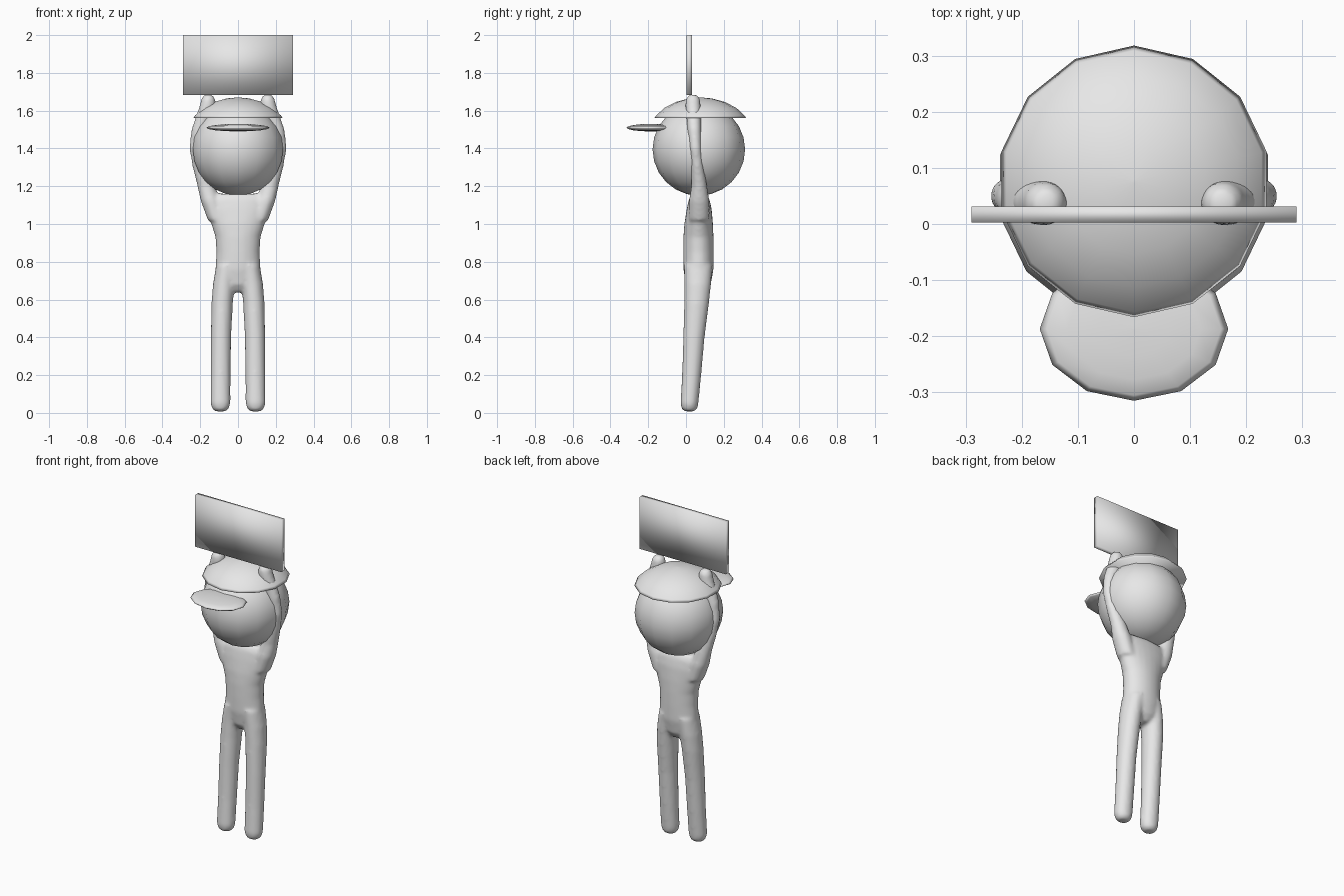
import bpy, bmesh, math

if "Cube" in bpy.data.objects:
    bpy.data.objects.remove(bpy.data.objects["Cube"])

grey = bpy.data.materials.new("light grey")
grey.diffuse_color = (0.8, 0.8, 0.8, 1)
grey.use_nodes = True
grey.node_tree.nodes["Principled BSDF"].inputs["Base Color"].default_value = grey.diffuse_color


def add_loft(bm, rings, n):
    """Closed tube through horizontal elliptical rings (x, y, z, rx, ry)."""
    loops = []
    for x, y, z, rx, ry in rings:
        loops.append([bm.verts.new((x + rx * math.sin(2 * math.pi * i / n),
                                    y - ry * math.cos(2 * math.pi * i / n), z))
                      for i in range(n)])
    for a, b in zip(loops, loops[1:]):
        for i in range(n):
            j = (i + 1) % n
            bm.faces.new((a[i], a[j], b[j], b[i]))
    bm.faces.new(loops[0][::-1])
    bm.faces.new(loops[-1])


def finish(name, bm):
    bmesh.ops.recalc_face_normals(bm, faces=bm.faces[:])
    me = bpy.data.meshes.new(name)
    bm.to_mesh(me)
    bm.free()
    me.materials.append(grey)
    for p in me.polygons:
        p.use_smooth = True
    ob = bpy.data.objects.new(name, me)
    bpy.context.collection.objects.link(ob)
    return ob


def ellipsoid(name, c, r, n, rings):
    bm = bmesh.new()
    prof = []
    for k in range(rings + 1):
        t = math.pi * k / rings
        s = max(math.sin(t), 0.01)
        prof.append((c[0], c[1], c[2] - r[2] * math.cos(t), r[0] * s, r[1] * s))
    add_loft(bm, prof, n)
    return finish(name, bm)


# body: torso, legs and raised arms fused into one smooth skin
torso = [(0, .065, .64, .03, .04), (0, .065, .68, .11, .066),
         (0, .066, .76, .12, .08), (0, .066, .85, .115, .081),
         (0, .066, .93, .12, .08), (0, .067, 1.0, .142, .076),
         (0, .07, 1.08, .172, .066), (0, .07, 1.13, .175, .055),
         (0, .07, 1.16, .14, .04)]
leg = [(.093, .018, .008, .028, .026), (.093, .018, .022, .045, .042),
       (.093, .018, .05, .053, .048), (.092, .03, .2, .053, .051),
       (.09, .042, .4, .054, .057), (.084, .056, .58, .057, .066),
       (.075, .062, .68, .058, .071), (.06, .065, .78, .056, .075)]
arm = [(.11, .07, 1.02, .05, .055), (.145, .07, 1.12, .052, .055),
       (.168, .07, 1.2, .047, .042), (.196, .06, 1.3, .044, .036),
       (.215, .05, 1.4, .043, .034), (.203, .044, 1.5, .044, .037),
       (.175, .04, 1.58, .044, .04), (.16, .037, 1.63, .042, .041),
       (.157, .037, 1.665, .037, .037), (.157, .037, 1.685, .02, .02)]
bm = bmesh.new()
add_loft(bm, torso, 24)
for s in (1, -1):
    for limb in (leg, arm):
        add_loft(bm, [(s * x, y, z, rx, ry) for x, y, z, rx, ry in limb], 20)
body = finish("body", bm)
rm = body.modifiers.new("fuse", 'REMESH')
rm.mode = 'VOXEL'
rm.voxel_size = 0.01
rm.use_smooth_shade = True
sm = body.modifiers.new("soften", 'SMOOTH')
sm.factor = 0.5
sm.iterations = 8

# head and flat bill
ellipsoid("head", (0, .068, 1.395), (.245, .245, .245), 14, 12)
ellipsoid("bill", (0, -.187, 1.51), (.168, .128, .02), 12, 8)

# shallow domed cap
bm = bmesh.new()
cap = [(.242, 1.562), (.233, 1.575), (.19, 1.615), (.13, 1.646),
       (.06, 1.665), (.003, 1.67)]
add_loft(bm, [(0, .076, z, r, r) for r, z in cap], 14)
finish("cap", bm)

# sign board held overhead
bm = bmesh.new()
bmesh.ops.create_cube(bm, size=1)
bmesh.ops.scale(bm, vec=(.58, .028, .316), verts=bm.verts[:])
bmesh.ops.translate(bm, vec=(0, .017, 1.842), verts=bm.verts[:])
finish("sign_board", bm)
